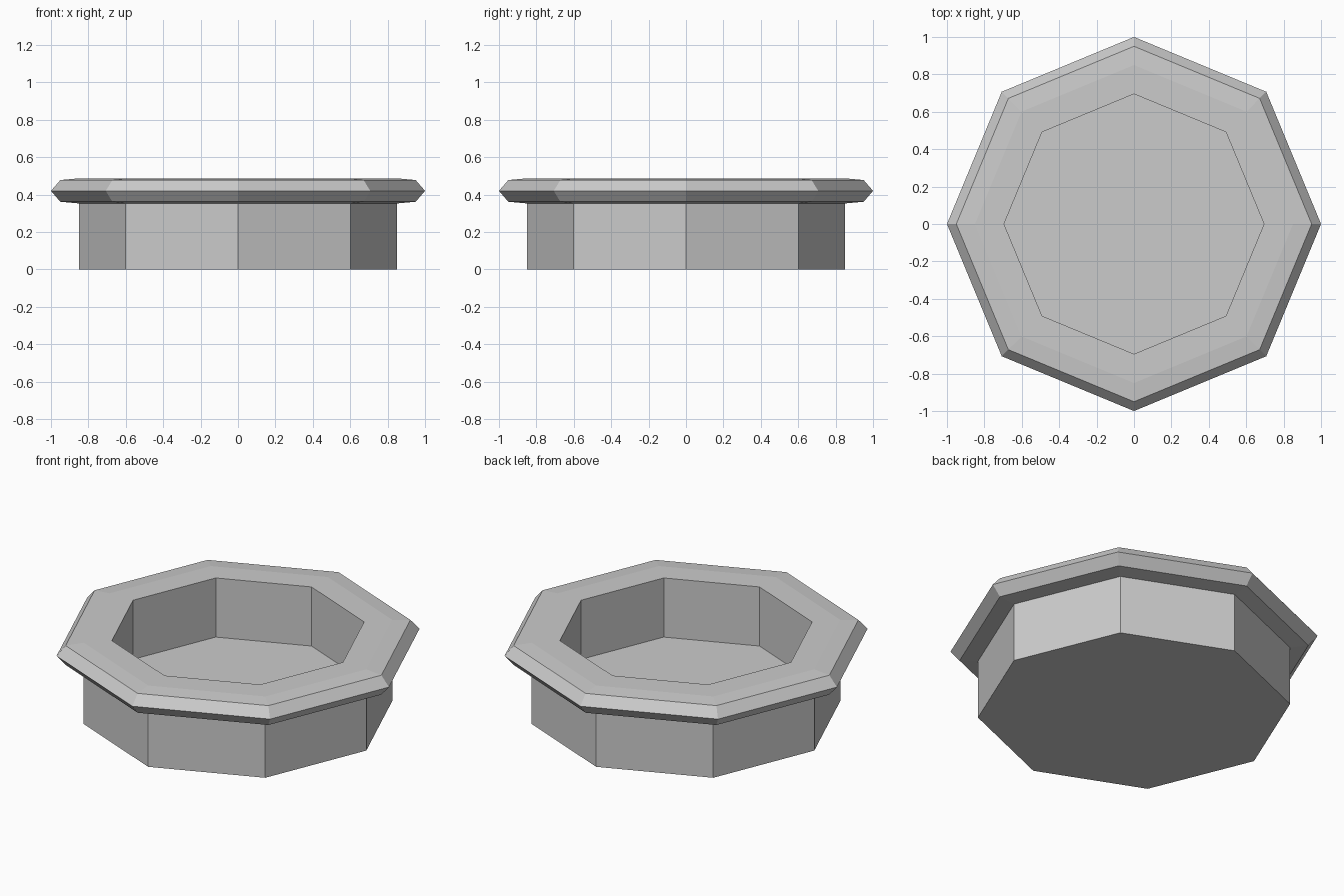
import bpy
import bmesh
from math import cos, sin, tau

if "Cube" in bpy.data.objects:
    bpy.data.objects.remove(bpy.data.objects["Cube"], do_unlink=True)

SIDES = 8

# Plain grey material
grey = bpy.data.materials.new("plain grey")
grey.use_nodes = True
colour = (0.6, 0.6, 0.6, 1)
grey.diffuse_color = colour
grey.node_tree.nodes["Principled BSDF"].inputs["Base Color"].default_value = colour

# Cross-section (radius, height): base wall, bevelled rim, then down to the inner floor
profile = [(0.85, 0), (0.85, 0.353), (0.95, 0.362), (1, 0.42),
           (0.95, 0.478), (0.85, 0.487), (0.695, 0.487), (0.695, 0.133)]

bm = bmesh.new()
rings = [[bm.verts.new((r * cos(tau * i / SIDES), r * sin(tau * i / SIDES), z))
          for i in range(SIDES)] for r, z in profile]

# Walls between neighbouring rings
for low, high in zip(rings, rings[1:]):
    for i in range(SIDES):
        j = (i + 1) % SIDES
        bm.faces.new((low[i], low[j], high[j], high[i]))

# Underside and inner floor
bm.faces.new(rings[0][::-1])
bm.faces.new(rings[-1])
bmesh.ops.recalc_face_normals(bm, faces=bm.faces)

mesh = bpy.data.meshes.new("octagonal_basin")
bm.to_mesh(mesh)
bm.free()
mesh.materials.append(grey)
basin = bpy.data.objects.new("octagonal_basin", mesh)
bpy.context.collection.objects.link(basin)
